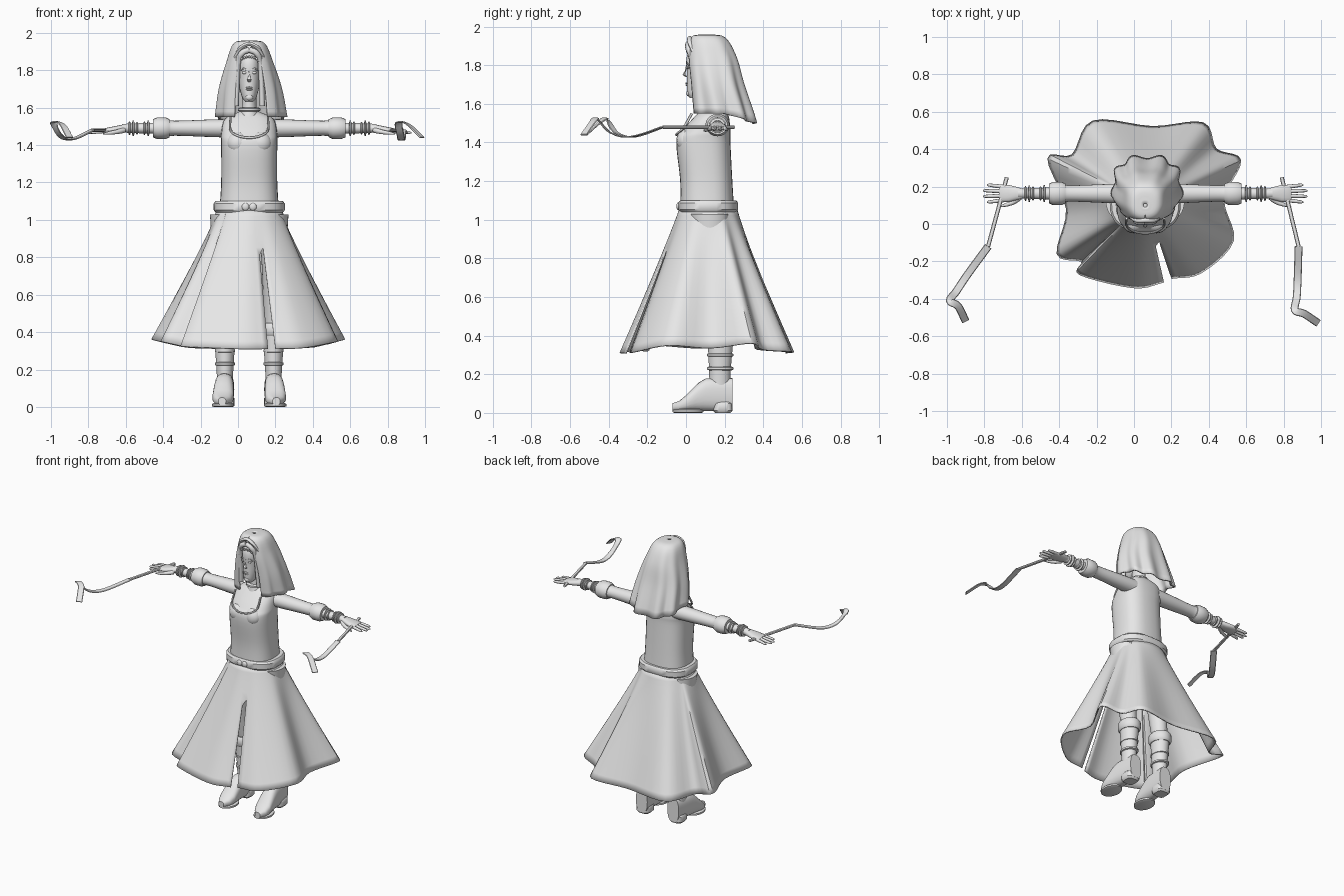
import bpy, bmesh, math
from mathutils import Vector, Matrix
from math import sin, cos, tau

cube = bpy.data.objects.get("Cube")
if cube:
    bpy.data.objects.remove(cube)

grey = bpy.data.materials.new("plain_grey")
grey.use_nodes = True
grey.diffuse_color = (0.8, 0.8, 0.8, 1)
grey.node_tree.nodes["Principled BSDF"].inputs["Base Color"].default_value = grey.diffuse_color

CENTRE = 0.06
SIDES = (("right", -1), ("left", 1))
made = []


def finish(name, bm, thickness=0):
    bmesh.ops.remove_doubles(bm, verts=bm.verts, dist=0.0002)
    bmesh.ops.recalc_face_normals(bm, faces=bm.faces)
    mesh = bpy.data.meshes.new(name)
    bm.to_mesh(mesh)
    bm.free()
    mesh.materials.append(grey)
    obj = bpy.data.objects.new(name, mesh)
    bpy.context.collection.objects.link(obj)
    if thickness:
        solidify = obj.modifiers.new("thickness", 'SOLIDIFY')
        solidify.thickness = thickness
        solidify.offset = 0
    made.append(obj)


def loft(name, rings, closed=True, thickness=0):
    """Skin equally long point rings; closed rings get end caps."""
    bm = bmesh.new()
    rows = [[bm.verts.new(point) for point in ring] for ring in rings]
    count = len(rows[0])
    for lower, upper in zip(rows, rows[1:]):
        for i in range(count if closed else count - 1):
            j = (i + 1) % count
            bm.faces.new((lower[i], lower[j], upper[j], upper[i]))
    if closed:
        bm.faces.new(rows[0])
        bm.faces.new(rows[-1])
    finish(name, bm, thickness)


def power(value, roundness):
    return math.copysign(abs(value) ** (2 / roundness), value)


def oval_point(centre, z, half_width, front, back, angle, roundness):
    """Point on a horizontal superellipse; angle zero is the front."""
    middle, depth = (front + back) / 2, (back - front) / 2
    return Vector((centre + half_width * power(sin(angle), roundness),
                   middle - depth * power(cos(angle), roundness), z))


def oval(centre, z, half_width, front, back, roundness, count=32):
    return [oval_point(centre, z, half_width, front, back, tau * i / count, roundness)
            for i in range(count)]


def spline(points, steps=5):
    """Catmull-Rom smoothing of a path or of profile rows."""
    points = [Vector(point) for point in points]
    padded = [points[0] * 2 - points[1], *points, points[-1] * 2 - points[-2]]
    smooth = []
    for a, b, c, d in zip(padded, padded[1:], padded[2:], padded[3:]):
        for k in range(steps):
            t = k / steps
            bend = (2 * a - 5 * b + 4 * c - d) * t * t + (3 * b - a - 3 * c + d) * t ** 3
            smooth.append(b + (c - a) * t / 2 + bend / 2)
    return smooth + [points[-1]]


def stack(name, centre, profile, roundness=2):
    """Smooth upright body; profile rows are height, half width, front, back."""
    loft(name, [oval(centre, *row, roundness) for row in spline(profile)])


def band(name, centre, z, height, half_width, front, back, roundness=2):
    """Flat hoop with chamfered rims."""
    rim = 0.01
    loft(name, [oval(centre, z + height * level, half_width - inset, front + inset, back - inset, roundness)
                for level, inset in ((0, rim), (0.2, 0), (0.8, 0), (1, rim))])


def sweep(name, points, sizes, count=12, roundness=2):
    """Sweep an oval of (half width, half height) along a path."""
    points = [Vector(point) for point in points]
    rings = []
    for i, point in enumerate(points):
        width, height = sizes[i] if isinstance(sizes, list) else sizes
        along = (points[min(i + 1, len(points) - 1)] - points[max(i - 1, 0)]).normalized()
        reference = Vector((0, 0, 1)) if abs(along.z) < 0.97 else Vector((0, 1, 0))
        across = along.cross(reference).normalized()
        up = across.cross(along)
        rings.append([point + across * width * power(cos(tau * k / count), roundness)
                      + up * height * power(sin(tau * k / count), roundness) for k in range(count)])
    loft(name, rings)


def ball(name, location, size):
    bm = bmesh.new()
    placement = Matrix.Translation(location) @ Matrix.Diagonal((*size, 1))
    bmesh.ops.create_uvsphere(bm, u_segments=16, v_segments=10, radius=1, matrix=placement)
    finish(name, bm)


def mirrored_arc(half):
    """Complete a path drawn from the outside to the centre line."""
    offset = Vector((CENTRE, 0, 0))
    left = [Vector(point) for point in half]
    right = [Vector((-point.x, point.y, point.z)) for point in left[:-1]]
    return spline([offset + point for point in left + right[::-1]])


# Bodice, neckline and neck
stack("bodice", CENTRE, [(1.04, .16, -.03, .25), (1.2, .15, -.03, .24), (1.4, .15, -.05, .23),
                         (1.46, .15, -.02, .23), (1.54, .13, .05, .22), (1.58, .05, .09, .19)], 2.6)
for side, sign in SIDES:
    ball(side + "_bust", (CENTRE + sign * .06, 0, 1.41), (.06, .05, .06))
sweep("neckline_trim", mirrored_arc([(.1, .03, 1.55), (.1, -.01, 1.48), (.06, -.04, 1.45), (0, -.05, 1.44)]),
      (.006, .007), 8)
stack("neck", CENTRE, [(1.55, .06, .06, .19), (1.6, .04, .07, .17), (1.7, .04, .07, .17)])
band("necklace", CENTRE, 1.58, .02, .06, .05, .18)

# Belt with buckle
band("belt", CENTRE, 1.04, .06, .19, -.04, .27, 2.6)
for side, sign in SIDES:
    ball(side + "_buckle_boss", (CENTRE + sign * .02, -.04, 1.07), (.02, .01, .02))

# Pleated skirt, open at a front slit
hem = [(.2, -.29), (.36, -.26), (.53, -.09), (.48, .13), (.57, .34), (.44, .4), (.37, .54), (.1, .52),
       (-.22, .55), (-.33, .37), (-.46, .35), (-.36, .08), (-.41, -.16), (-.28, -.2), (-.29, -.27),
       (0, -.34), (.16, -.31)]
hem_line = spline([(x, y, .31 + .05 * min(1, 2 * abs(x - CENTRE)) ** 4) for x, y in hem])
row_count = 18
rows = []
for level in range(row_count + 1):
    drop = level / row_count
    row = []
    for low in hem_line:
        direction = math.atan2(low.x - CENTRE, .13 - low.y * 1.1)
        top = oval_point(CENTRE, 1.06, .17, -.03, .26, direction, 2)
        point = top.lerp(low, drop ** 1.06)
        point.z = top.lerp(low, drop).z
        row.append(point)
    if drop < .28:
        row[-1] = row[0].copy()
    rows.append(row)
loft("skirt", rows, closed=False, thickness=.008)

# Legs and boots
for side, sign in SIDES:
    x = CENTRE + sign * .13
    stack(side + "_leg", x, [(.4, .05, .13, .23), (.7, .06, .07, .22), (1.03, .08, .02, .22)])
    stack(side + "_boot_shaft", x, [(.1, .04, .12, .23), (.2, .045, .12, .23), (.43, .06, .11, .25)])
    band(side + "_boot_cuff", x, .38, .07, .07, .1, .26)
    for z in (.22, .29):
        band(side + "_boot_strap", x, z, .02, .054, .11, .245)
    rings = []
    steps, count = 9, 24
    for step in range(steps + 1):
        t = step / steps
        rise = min(1, t / .6)
        height = .04 + .13 * rise * rise * (3 - 2 * rise)
        width = .02 + .04 * min(1, 6 * t) - .015 * t
        middle = Vector((CENTRE + sign * (.145 - .02 * t), .31 * t - .07, .01 + height / 2))
        rings.append([middle + Vector((width * power(cos(tau * k / count), 2.6), 0,
                                       height / 2 * power(sin(tau * k / count), 2.6))) for k in range(count)])
    loft(side + "_boot_foot", rings)
    band(side + "_boot_sole", CENTRE + sign * .14, 0, .02, .06, -.07, .09)
    band(side + "_boot_heel", x, 0, .06, .05, .14, .24, 3.5)

# Arms, sleeves, bracelets and hands
ARM_Y, ARM_Z = .163, 1.49
for side, sign in SIDES:
    def arm_point(reach, shift=0, lift=0):
        return (CENTRE + sign * reach, ARM_Y + shift, ARM_Z + lift)

    def limb(name, profile):
        sweep(side + name, [arm_point(reach) for reach, radius in profile],
              [(radius * 1.08, radius) for reach, radius in profile], 20)

    def hoop(name, reach, half, radius):
        limb(name, [(reach - half, radius - .01), (reach - half / 2, radius),
                    (reach + half / 2, radius), (reach + half, radius - .01)])

    limb("_sleeve", spline([(.09, .05), (.2, .047), (.4, .04), (.44, .05)]))
    hoop("_puffed_cuff", .47, .045, .058)
    limb("_forearm", [(.48, .03), (.56, .028), (.68, .023)])
    for i, reach in enumerate((.54, .56, .6, .62, .64)):
        hoop("_bracelet", reach, .006, .037 + .004 * cos(2 * i))
    sweep(side + "_palm", [arm_point(reach, 0, (.66 - reach) / 8) for reach in (.65, .69, .73, .77, .78)],
          [(.024, .02), (.036, .02), (.046, .017), (.046, .014), (.04, .01)], 16, 2.4)
    for finger in range(4):
        place = finger - 1.5
        length = .11 - .011 * place * place
        path = [arm_point(.76 + length * t, place * (.024 + .007 * t), -.014 - .01 * t) for t in (0, .5, .9, 1)]
        sweep(side + "_finger", path, [(r, r) for r in (.011, .01, .008, .003)], 10)
    thumb = spline([arm_point(.67, -.02, -.01), arm_point(.71, -.05, -.02), arm_point(.78, -.07, -.03)], 2)
    sweep(side + "_thumb", thumb, [(r, r) for r in (.015, .014, .012, .01, .004)], 10)

# Wands with trailing curled ribbons
wands = {"right": [(-.68, .25, 1.48), (-.78, -.12, 1.48), (-.89, -.27, 1.43), (-.95, -.36, 1.45),
                   (-.985, -.41, 1.52), (-.94, -.44, 1.51), (-.9, -.52, 1.44)],
         "left": [(.79, .25, 1.48), (.88, -.12, 1.48), (.875, -.29, 1.43), (.87, -.39, 1.45),
                  (.86, -.46, 1.52), (.91, -.48, 1.51), (.985, -.53, 1.44)]}
for side, path in wands.items():
    sweep(side + "_wand", path[:2], (.011, .009), 8)
    sweep(side + "_ribbon", spline(path[1:]), (.021, .004), 8, 4)

# Head and face
stack("head", CENTRE, [(1.63, .02, .02, .06), (1.66, .04, .005, .14), (1.75, .06, .005, .2),
                       (1.85, .06, .005, .21), (1.94, .02, .06, .16)], 2.2)
sweep("nose", [(CENTRE, .005, 1.8), (CENTRE, -.01, 1.75), (CENTRE, .005, 1.74)],
      [(.005, .006), (.011, .008), (.009, .004)], 10)
for name, z in (("upper_lip", 1.707), ("lower_lip", 1.697)):
    ball(name, (CENTRE, .005, z), (.018, .008, .005))
ball("chin", (CENTRE, .013, 1.655), (.02, .012, .016))
for side, sign in SIDES:
    def face_point(shift, y, z):
        return (CENTRE + sign * shift, y, z)

    ball(side + "_eye", face_point(.026, .01, 1.787), (.014, .006, .007))
    sweep(side + "_eyebrow", [face_point(.01, .005, 1.8), face_point(.03, .005, 1.81), face_point(.045, .015, 1.8)],
          (.003, .004), 8)
    ball(side + "_earring", face_point(.062, .06, 1.68), (.008, .008, .022))
    sweep(side + "_hair_lock", spline([face_point(0, .01, 1.91), face_point(.04, .01, 1.89),
                                       face_point(.06, .03, 1.83), face_point(.07, .05, 1.61)]), (.014, .016), 10)
for k in range(-4, 5):
    ball("forehead_jewel", (CENTRE + k * .013, .005 + k * k / 1600, 1.872 - k * k / 800), (.006, .005, .007))

# Draped veil with folds, open around the face
profile = [(1.955, .01, .09, .11), (1.94, .08, .03, .2), (1.84, .12, .01, .26), (1.7, .16, .02, .3),
           (1.55, .18, .03, .36)]
rings = []
around = 96
for z, width, front, back in spline(profile):
    gap = max(0, min(.45, 4 * (1.95 - z)))
    fall = (1.955 - z) / .4
    ring = []
    for i in range(around + 1):
        angle = gap + (tau - 2 * gap) * i / around
        fold = .065 * fall * cos(9 * angle)
        point = oval_point(CENTRE + .01 * fall, z, width * (1 + fold), front * (1 - fold),
                           back * (1 + fold / 2), angle, 2.4)
        point.z -= .05 * max(0, -cos(angle)) * fall ** 4
        ring.append(point)
    rings.append(ring)
loft("veil", rings, closed=False, thickness=.01)
sweep("veil_front_roll", mirrored_arc([(.075, .04, 1.87), (.045, .02, 1.92), (0, .02, 1.94)]), (.013, .011), 10)

# Smooth shading with sharp edges kept
bpy.ops.object.select_all(action='DESELECT')
for obj in made:
    obj.select_set(True)
bpy.context.view_layer.objects.active = made[0]
bpy.ops.object.shade_smooth_by_angle(angle=math.radians(40))
